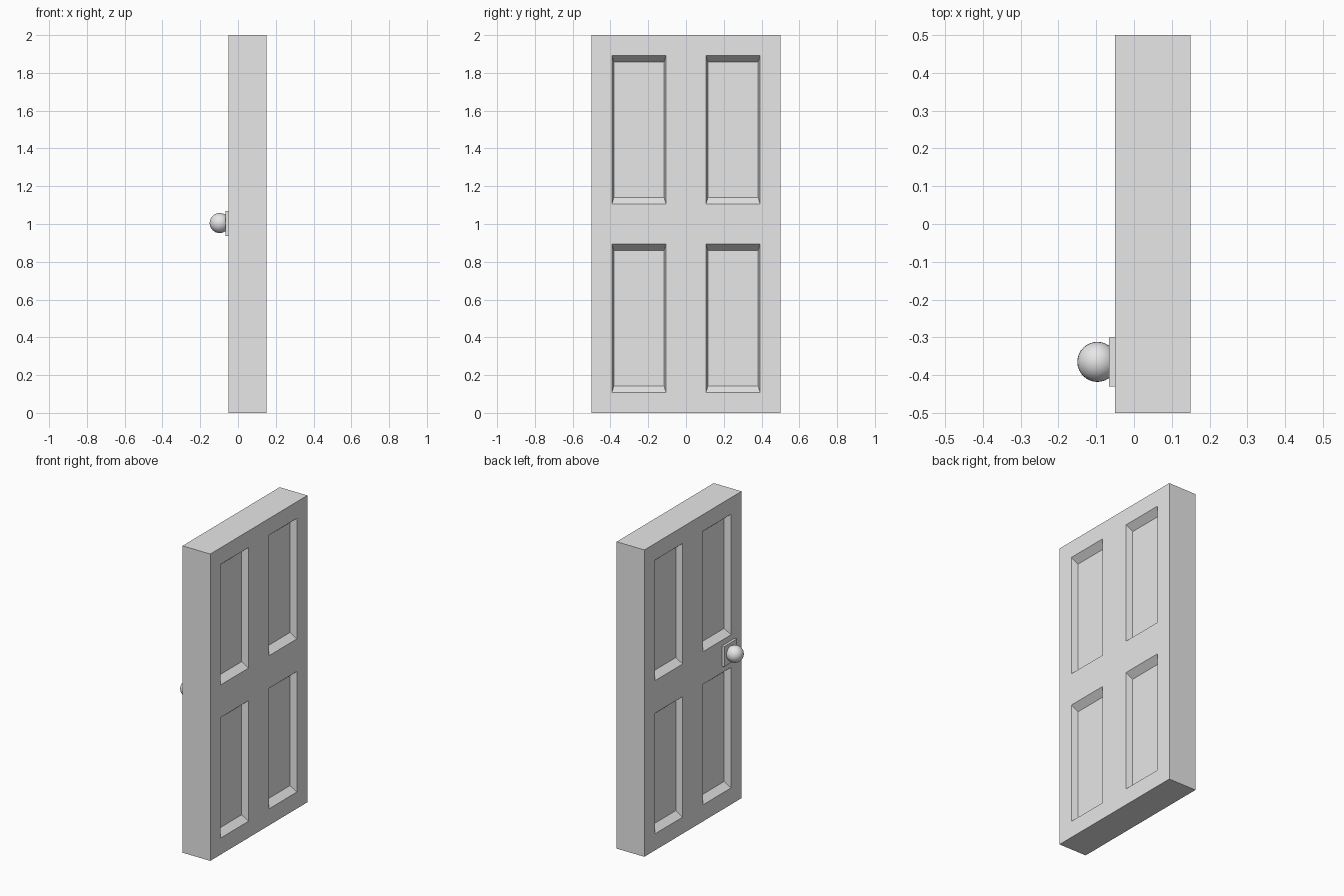
import bpy, bmesh
from mathutils import Vector

cube = bpy.data.objects.get("Cube")
if cube:
    bpy.data.objects.remove(cube, do_unlink=True)

grey = bpy.data.materials.new("light_grey")
grey.use_nodes = True
colour = (0.8, 0.8, 0.8, 1)
grey.diffuse_color = colour
grey.node_tree.nodes["Principled BSDF"].inputs["Base Color"].default_value = colour


def box(bm, low, high):
    """Add an axis-aligned box between two corners."""
    verts = bmesh.ops.create_cube(bm, size=1)["verts"]
    low, high = Vector(low), Vector(high)
    bmesh.ops.scale(bm, vec=high - low, verts=verts)
    bmesh.ops.translate(bm, vec=(low + high) / 2, verts=verts)


def finish(bm, name):
    """Turn the bmesh into a named object."""
    mesh = bpy.data.meshes.new(name)
    bm.to_mesh(mesh)
    bm.free()
    mesh.materials.append(grey)
    obj = bpy.data.objects.new(name, mesh)
    bpy.context.collection.objects.link(obj)
    return obj


# Door slab, cut into a grid of stiles, rails and panels
bm = bmesh.new()
box(bm, (-0.05, -0.5, 0), (0.15, 0.5, 2))
cuts = [((0, 1, 0), y) for y in (-0.392, -0.106, 0.106, 0.392)]
cuts += [((0, 0, 1), z) for z in (0.108, 0.894, 1.106, 1.892)]
for normal, distance in cuts:
    bmesh.ops.bisect_plane(bm, geom=bm.verts[:] + bm.edges[:] + bm.faces[:],
                           plane_co=Vector(normal) * distance, plane_no=normal)
bm.normal_update()

# Four sunken panels with sloped edges on each broad side
panels = []
for face in bm.faces:
    c = face.calc_center_median()
    if (abs(face.normal.x) > 0.9 and 0.2 < abs(c.y) < 0.3
            and 0.4 < abs(c.z - 1) < 0.6):
        panels.append((face, face.normal.copy()))
for face, normal in panels:
    sunk = bmesh.ops.extrude_discrete_faces(bm, faces=[face])["faces"][0]
    c = sunk.calc_center_median()
    for v in sunk.verts:
        v.co.y -= 0.0105 if v.co.y > c.y else -0.0105
        v.co.z -= 0.035 if v.co.z > c.z else -0.035
        v.co -= normal * 0.042
bmesh.ops.recalc_face_normals(bm, faces=bm.faces)
finish(bm, "door")

# Square plate behind the knob
bm = bmesh.new()
box(bm, (-0.066, -0.43, 0.937), (-0.05, -0.3, 1.069))
finish(bm, "knob_plate")

# Round knob
bm = bmesh.new()
bmesh.ops.create_uvsphere(bm, u_segments=32, v_segments=16, radius=0.053)
bmesh.ops.translate(bm, vec=(-0.097, -0.365, 1.005), verts=bm.verts)
for face in bm.faces:
    face.smooth = True
finish(bm, "knob")
